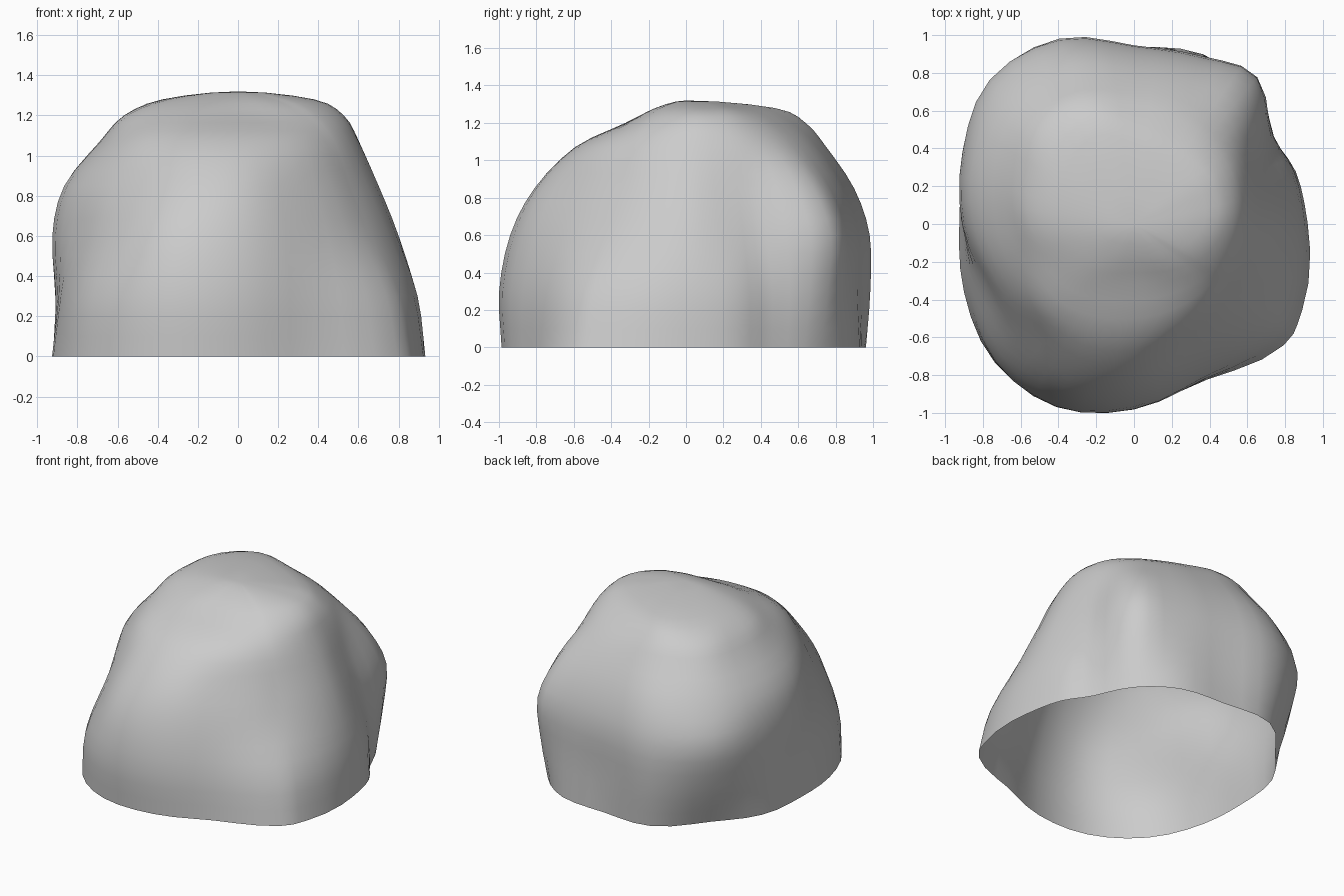
import bpy, bmesh
from math import radians, cos, sin

if "Cube" in bpy.data.objects:
    bpy.data.objects.remove(bpy.data.objects["Cube"])

# Boulder sections: height, then radius at each bearing around the rock
BEARINGS = [0, 18, 32, 50, 68, 90, 112, 135, 157, 180, 202, 225, 247, 270, 295, 321, 333]
RINGS = [
    (0.00, [.92, .90, .87, .94, .97, .94, 1.01, .93, .95, .925, .97, 1.04, 1.04, .97, .91, 1.02, 1.00]),
    (0.30, [.89, .88, .87, .99, .96, .94, 1.05, 1.03, .97, .90, .93, 1.02, 1.05, .98, .89, .95, .94]),
    (0.60, [.80, .79, .82, 1.01, .95, .94, 1.05, 1.08, .985, .91, .85, .90, .98, .92, .81, .79, .79]),
    (0.85, [.70, .70, .74, .89, .86, .86, .96, .98, .92, .85, .79, .78, .83, .80, .70, .67, .67]),
    (1.07, [.60, .62, .65, .69, .70, .72, .80, .82, .74, .67, .64, .64, .62, .59, .57, .56, .57]),
    (1.20, [.52, .54, .55, .55, .55, .59, .69, .70, .61, .55, .47, .41, .35, .32, .34, .41, .45]),
    (1.28, [.37, .39, .40, .38, .38, .42, .51, .47, .41, .34, .26, .20, .17, .16, .18, .23, .28]),
]
STEPS = 3


def spline(a, b, c, d, t):
    return 0.5 * (2 * b + (c - a) * t + (2 * a - 5 * b + 4 * c - d) * t * t
                  + (3 * b - a - 3 * c + d) * t ** 3)


def around(radii):
    """Smooth closed outline as (x, y) points."""
    n, pts = len(radii), []
    for i in range(n):
        idx = [(i + k) % n for k in (-1, 0, 1, 2)]
        ang = [BEARINGS[j] + 360 * ((i + k) // n) for j, k in zip(idx, (-1, 0, 1, 2))]
        for s in range(STEPS):
            t = s / STEPS
            r = spline(*[radii[j] for j in idx], t)
            a = radians(spline(*ang, t))
            pts.append((r * cos(a), r * sin(a)))
    return pts


# Control outlines, with a rounded crown closing at the apex
levels = [[(x, y, z) for x, y in around(r)] for z, r in RINGS]
count = len(levels[0])
levels.insert(0, [(2 * a[0] - b[0], 2 * a[1] - b[1], 2 * a[2] - b[2]) for a, b in zip(*levels[:2])])
levels.append([(0, 0, 1.32)] * count)
levels.append([(-x, -y, z) for x, y, z in levels[-2]])

# Loft the open-bottomed shell
bm = bmesh.new()
rows = []
for i in range(1, len(levels) - 2):
    for s in range(STEPS):
        rows.append([bm.verts.new([spline(*[levels[i + k][j][c] for k in (-1, 0, 1, 2)], s / STEPS)
                                   for c in range(3)]) for j in range(count)])
apex = bm.verts.new((0, 0, 1.32))
for lo, hi in zip(rows, rows[1:]):
    for j in range(count):
        k = (j + 1) % count
        bm.faces.new((lo[j], lo[k], hi[k], hi[j]))
for j in range(count):
    bm.faces.new((rows[-1][j], rows[-1][(j + 1) % count], apex))
for f in bm.faces:
    f.smooth = True

mesh = bpy.data.meshes.new("boulder")
bm.to_mesh(mesh)
bm.free()
bpy.context.collection.objects.link(bpy.data.objects.new("boulder", mesh))
